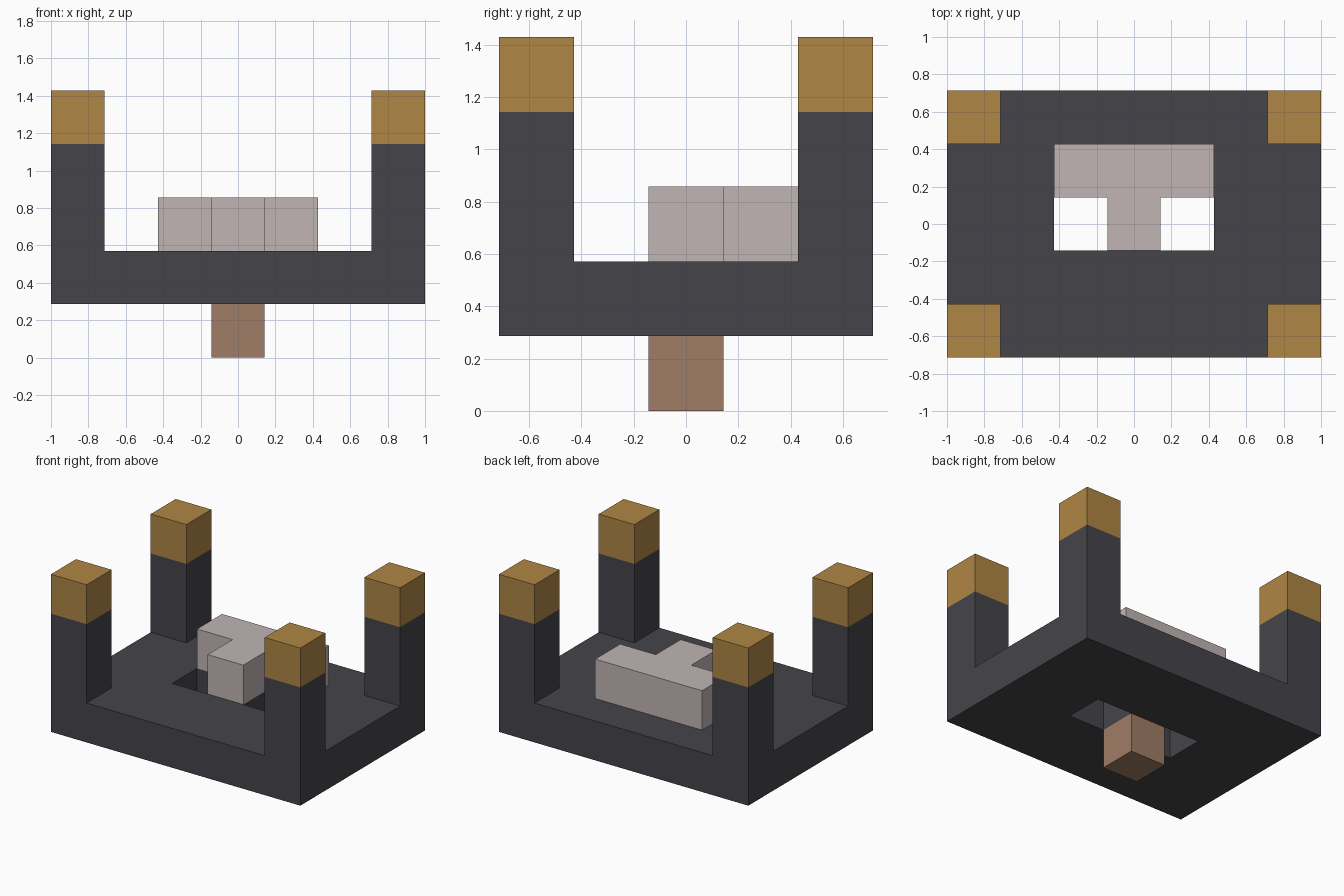
import bpy
import bmesh

U = 2 / 7  # one building block

cube = bpy.data.objects.get("Cube")
if cube:
    bpy.data.objects.remove(cube, do_unlink=True)


def material(name, rgb):
    mat = bpy.data.materials.new(name)
    mat.use_nodes = True
    mat.diffuse_color = (*rgb, 1)
    mat.node_tree.nodes["Principled BSDF"].inputs["Base Color"].default_value = (*rgb, 1)
    return mat


def raise_faces(bm, faces, blocks):
    """Extrude faces straight up by a number of blocks."""
    new = bmesh.ops.extrude_face_region(bm, geom=faces)["geom"]
    verts = [g for g in new if isinstance(g, bmesh.types.BMVert)]
    bmesh.ops.translate(bm, verts=verts, vec=(0, 0, blocks * U))
    return [g for g in new if isinstance(g, bmesh.types.BMFace)]


def block_shape(name, cells, level, blocks, mat, raised=(), raised_blocks=0):
    """Solid from a plan of unit cells, with some cells raised further."""
    bm = bmesh.new()
    corners = ((-.5, -.5), (.5, -.5), (.5, .5), (-.5, .5))
    for x, y in cells:
        bm.faces.new([bm.verts.new(((x + i) * U, (y + j) * U, level * U)) for i, j in corners])
    bmesh.ops.remove_doubles(bm, verts=bm.verts[:], dist=0.001)
    top = raise_faces(bm, bm.faces[:], blocks)
    for x, y in raised:
        picked = [f for f in top if (f.calc_center_median().xy / U - bm_xy(x, y)).length < 0.1]
        raise_faces(bm, picked, raised_blocks)
    bmesh.ops.recalc_face_normals(bm, faces=bm.faces[:])
    mesh = bpy.data.meshes.new(name)
    bm.to_mesh(mesh)
    bm.free()
    mesh.materials.append(mat)
    obj = bpy.data.objects.new(name, mesh)
    bpy.context.collection.objects.link(obj)
    return obj


def bm_xy(x, y):
    from mathutils import Vector
    return Vector((x, y))


charcoal = material("charcoal", (0.060, 0.058, 0.067))
gold = material("gold", (0.429, 0.238, 0.058))
pale_stone = material("pale stone", (0.527, 0.462, 0.456))
brown = material("brown", (0.352, 0.205, 0.133))

# Slab with two square openings and four corner posts
posts = [(x, y) for x in (-3, 3) for y in (-2, 2)]
openings = [(-1, 0), (1, 0)]
slab = [(x, y) for x in range(-3, 4) for y in range(-2, 3) if (x, y) not in openings]
block_shape("base_with_posts", slab, 1, 1, charcoal, posts, 2)

# Gold caps on the posts
for x, y in posts:
    side = "left" if x > 0 else "right"
    end = "front" if y < 0 else "back"
    block_shape(f"{end}_{side}_post_cap", [(x, y)], 4, 1, gold)

# T-shaped block on the slab and the foot underneath
block_shape("t_block", [(-1, 1), (0, 1), (1, 1), (0, 0)], 2, 1, pale_stone)
block_shape("foot", [(0, 0)], 0, 1, brown)
